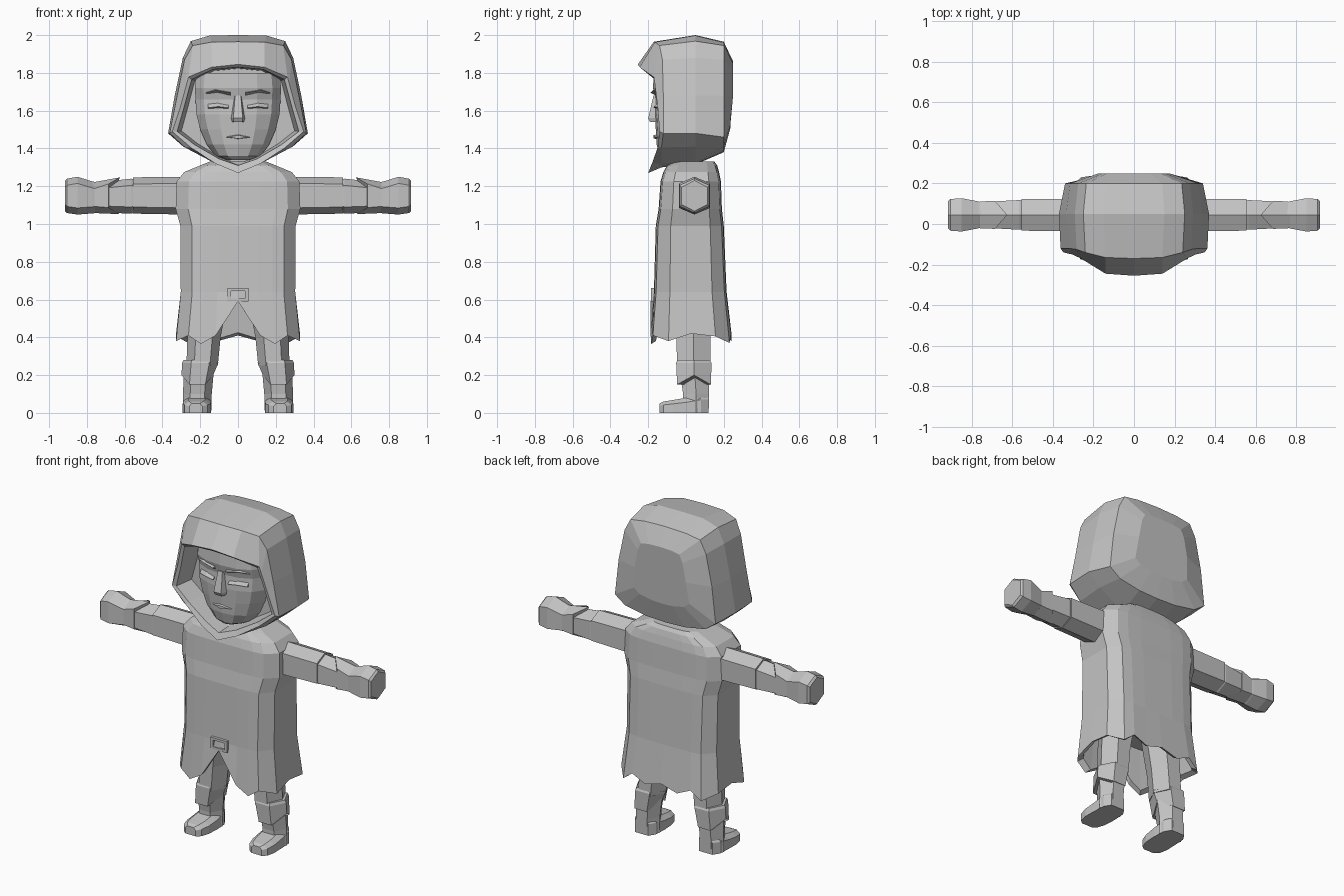
import bpy, bmesh, math

grey = bpy.data.materials.new("light grey")
grey.diffuse_color = (0.55, 0.55, 0.55, 1)


def loft(name, rings, mirror=False):
    """Skin closed rings of equal length, cap both ends; optionally add the left copy."""
    bm = bmesh.new()
    for s in ((1, -1) if mirror else (1,)):
        vs = [[bm.verts.new((s * x, y, z)) for x, y, z in r] for r in rings]
        n = len(vs[0])
        for a, b in zip(vs, vs[1:]):
            for i in range(n):
                j = (i + 1) % n
                bm.faces.new((a[i], a[j], b[j], b[i]))
        bm.faces.new(vs[0][::-1])
        bm.faces.new(vs[-1])
    bmesh.ops.recalc_face_normals(bm, faces=bm.faces[:])
    me = bpy.data.meshes.new(name)
    bm.to_mesh(me)
    bm.free()
    me.materials.append(grey)
    ob = bpy.data.objects.new(name, me)
    bpy.context.collection.objects.link(ob)
    return ob


def whole(half):
    """Complete a symmetric ring from its right half (first and last lie on x = 0)."""
    return half + [(-x, y, z) for x, y, z in half[-2:0:-1]]


def box(name, x0, x1, y0, y1, z0, z1, mirror=False):
    ring = lambda y: [(x0, y, z0), (x1, y, z0), (x1, y, z1), (x0, y, z1)]
    return loft(name, [ring(y0), ring(y1)], mirror)


# Hood: rings from the back, round the rim, and into the hollow
def outline(y, pts):
    return [(x, y, z) for x, z in pts]


back = outline(0.2, [(0, 1.965), (.14, 1.96), (.235, 1.945), (.275, 1.87), (.315, 1.68),
                     (.34, 1.46), (.27, 1.41), (.13, 1.385), (0, 1.38)])
bulge = [(x * .55, .25 if z > 1.6 else .235, 1.7 + (z - 1.7) * .6) for x, y, z in back]
middle = outline(0.05, [(0, 2.0), (.15, 1.998), (.25, 1.968), (.292, 1.88), (.335, 1.68),
                        (.37, 1.48), (.29, 1.41), (.12, 1.32), (0, 1.315)])
front = [(0, -.17, 1.965), (.14, -.165, 1.963), (.24, -.14, 1.945), (.283, -.125, 1.87),
         (.322, -.12, 1.68), (.362, -.12, 1.48), (.28, -.13, 1.405), (.12, -.13, 1.32),
         (0, -.13, 1.3)]
rim = [(0, -.255, 1.845), (.14, -.245, 1.83), (.262, -.17, 1.778), (.272, -.165, 1.74),
       (.305, -.15, 1.62), (.348, -.14, 1.49), (.25, -.15, 1.405), (.12, -.18, 1.32),
       (0, -.2, 1.27)]
lip = [(0, -.24, 1.83), (.135, -.23, 1.818), (.245, -.165, 1.765), (.255, -.16, 1.73),
       (.285, -.145, 1.62), (.322, -.135, 1.49), (.23, -.145, 1.42), (.1, -.165, 1.345),
       (0, -.185, 1.31)]
hollow = [(x * .93, -.02, 1.6 + (z - 1.6) * .97) for x, y, z in lip]
loft("hood", [whole(r) for r in (bulge, back, middle, front, rim, lip, hollow)])

# Head: rounded front, tapering to the chin
head = []
for z, w, f in ((1.34, .07, -.12), (1.36, .12, -.14), (1.42, .165, -.155), (1.5, .2, -.16),
                (1.58, .22, -.165), (1.66, .225, -.16), (1.72, .228, -.175), (1.8, .22, -.17)):
    head.append(whole([(0, f, z), (w * .45, f + .01, z), (w * .8, f + .045, z),
                       (w, f + .11, z), (w, .08, z), (0, .1, z)]))
loft("head", head)

# Face details
loft("nose", [[(-.018, -.155, 1.68), (.018, -.155, 1.68), (.015, -.172, 1.68), (-.015, -.172, 1.68)],
              [(-.038, -.155, 1.56), (.038, -.155, 1.56), (.025, -.2, 1.56), (-.025, -.2, 1.56)],
              [(-.032, -.155, 1.54), (.032, -.155, 1.54), (.022, -.19, 1.54), (-.022, -.19, 1.54)]])
loft("eyelids", [[(.05, -.15, 1.635), (.05, -.172, 1.615), (.05, -.15, 1.61)],
                 [(.105, -.145, 1.645), (.105, -.168, 1.622), (.105, -.145, 1.612)],
                 [(.16, -.125, 1.635), (.16, -.14, 1.615), (.16, -.125, 1.61)]], True)
loft("brows", [[(.04, -.15, 1.70), (.04, -.188, 1.695), (.04, -.15, 1.675)],
               [(.12, -.14, 1.715), (.12, -.176, 1.708), (.12, -.14, 1.69)],
               [(.17, -.11, 1.70), (.17, -.135, 1.695), (.17, -.11, 1.68)]], True)
loft("lips", [[(-.08, -.14, 1.46), (0, -.15, 1.475), (.08, -.14, 1.46), (0, -.15, 1.45)],
              [(-.05, -.161, 1.46), (0, -.172, 1.47), (.05, -.161, 1.46), (0, -.172, 1.452)]])


# Tunic: rounded box rings, jagged hem with a front slit, hollow underneath
def tunic_ring(w, f, b, z, flat=.8):
    zs = z if isinstance(z, list) else [z] * 11
    d = b - f
    xy = [(0, f), (w * .36, f), (w * .6, f + .003), (w * flat, f + .012),
          (w, f + d * .22), (w, f + d * .5), (w, f + d * .8),
          (w * flat, b - .012), (w * .6, b - .003), (w * .33, b), (0, b)]
    return whole([(x, y, h) for (x, y), h in zip(xy, zs)])


hem = [.59, .41, .365, .41, .38, .42, .405, .37, .42, .38, .41]
up = [min(h + .015, .6) for h in hem]
loft("tunic", [tunic_ring(.15, -.06, .15, 1.33),
               tunic_ring(.2, -.1, .165, 1.31),
               tunic_ring(.285, -.12, .175, 1.275),
               tunic_ring(.325, -.135, .185, 1.225),
               tunic_ring(.33, -.145, .19, 1.08),
               tunic_ring(.305, -.16, .2, .99),
               tunic_ring(.303, -.17, .215, .64),
               tunic_ring(.328, -.187, .242, hem),
               tunic_ring(.3, -.162, .217, up),
               tunic_ring(.27, -.145, .19, .625)])

# Belt buckle frame
for part, (x0, x1, z0, z1) in {"buckle_top": (-.055, .055, .645, .66),
                               "buckle_bottom": (-.055, .055, .59, .605),
                               "buckle_left": (-.055, -.038, .605, .645),
                               "buckle_right": (.038, .055, .605, .645)}.items():
    box(part, x0, x1, -.186, -.165, z0, z1)


# Arms: hexagonal sleeve, cuff, pointed gauntlet and fist
def arm_ring(x, hw, top, bottom, tip=0):
    y, c = .045, .035
    return [(x - tip, y, top), (x, y + hw, top - c), (x, y + hw, bottom + c),
            (x - tip, y, bottom), (x, y - hw, bottom + c), (x, y - hw, top - c)]


loft("sleeves", [arm_ring(.28, .08, 1.25, 1.05), arm_ring(.555, .078, 1.247, 1.055)], True)
loft("forearms", [arm_ring(.55, .07, 1.235, 1.06), arm_ring(.565, .073, 1.24, 1.055),
                  arm_ring(.7, .066, 1.225, 1.06)], True)
loft("gauntlets", [arm_ring(.685, .069, 1.247, 1.052, .06), arm_ring(.76, .066, 1.222, 1.058)], True)
loft("fists", [arm_ring(.755, .063, 1.222, 1.058), arm_ring(.77, .067, 1.225, 1.056),
               arm_ring(.85, .082, 1.25, 1.05), arm_ring(.905, .078, 1.24, 1.058),
               arm_ring(.916, .068, 1.23, 1.068)], True)


# Legs: hexagonal trousers, boot cuffs with notched lower edge, shafts and feet
def leg_ring(x, hw, f, b, z, lift=0):
    m = (f + b) / 2
    return [(x + hw, m, z + lift), (x + hw * .5, b, z), (x - hw * .5, b, z),
            (x - hw, m, z + lift), (x - hw * .5, f, z), (x + hw * .5, f, z)]


loft("trousers", [leg_ring(.15, .1, -.06, .14, .63), leg_ring(.18, .088, -.05, .13, .4),
                  leg_ring(.19, .083, -.048, .13, .25)], True)
loft("boot_cuffs", [leg_ring(.2, .088, -.045, .127, .28), leg_ring(.2, .096, -.052, .135, .265),
                    leg_ring(.215, .084, -.047, .132, .15, .05)], True)
loft("boot_shafts", [leg_ring(.207, .08, -.035, .125, .23), leg_ring(.215, .076, -.015, .122, .1),
                     leg_ring(.218, .076, -.015, .12, 0)], True)
feet = []
for y, x, hw, h in ((.12, .217, .045, .1), (.08, .217, .07, .1), (0, .217, .074, .08),
                    (-.07, .22, .073, .068), (-.12, .222, .06, .06), (-.14, .223, .035, .05)):
    feet.append([(x - hw, y, 0), (x + hw, y, 0), (x + hw, y, h * .7),
                 (x + hw * .6, y, h), (x - hw * .6, y, h), (x - hw, y, h * .7)])
loft("feet", feet, True)
